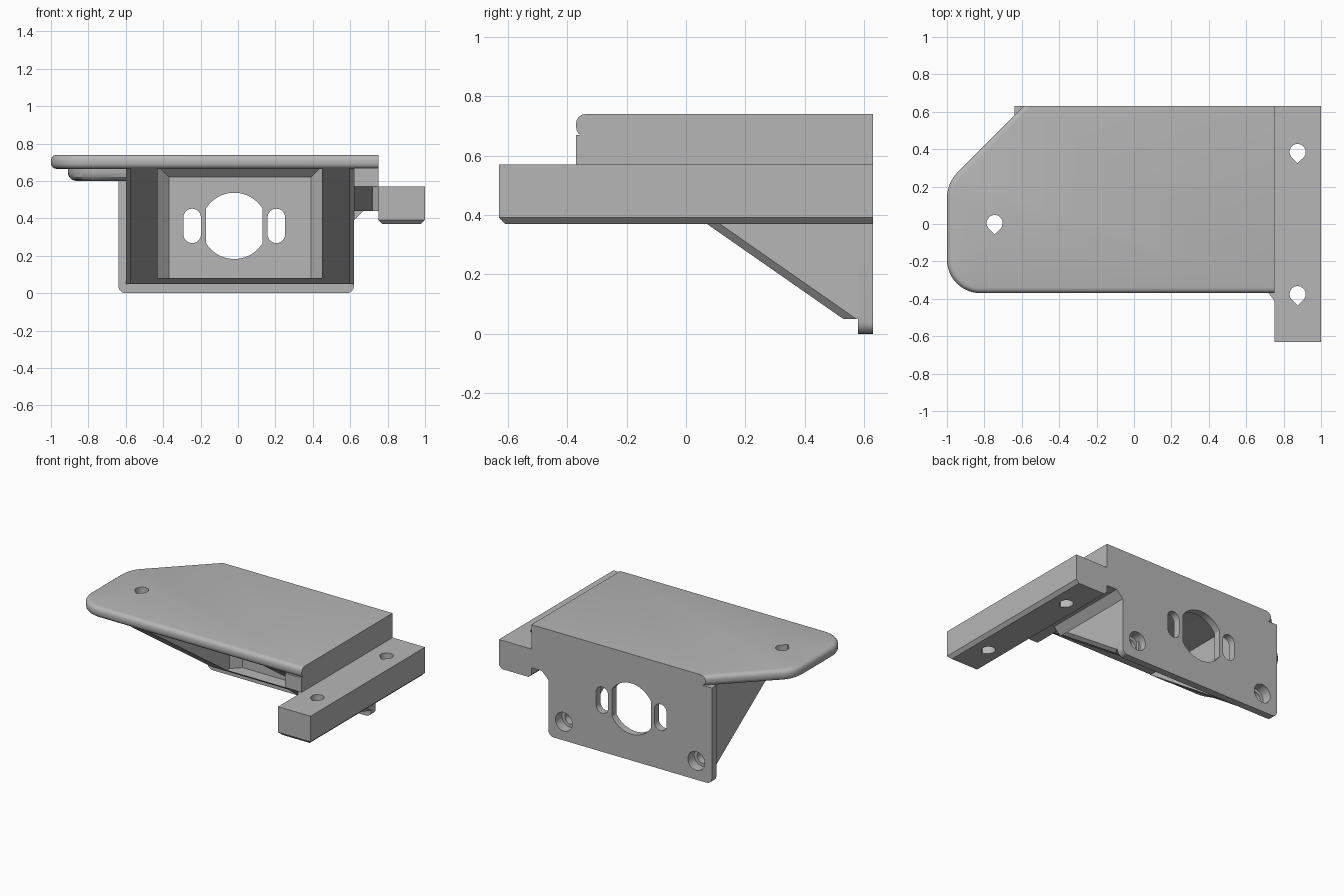
import bpy, bmesh, math
from mathutils import Vector

cube = bpy.data.objects.get("Cube")
if cube:
    bpy.data.objects.remove(cube, do_unlink=True)

GREY = (0.47, 0.47, 0.47, 1.0)
grey = bpy.data.materials.new("plain grey")
grey.use_nodes = True
grey.diffuse_color = GREY
grey.node_tree.nodes["Principled BSDF"].inputs["Base Color"].default_value = GREY


def arc(cx, cy, r, start, end, n=12):
    angles = [math.radians(start + (end - start) * i / n) for i in range(n + 1)]
    return [(cx + r * math.cos(a), cy + r * math.sin(a)) for a in angles]


def prism(name, pts, axis, lo, hi, bevel=0, segments=1, rule=None):
    """Extrude a 2D profile along an axis, bevelling edges chosen by a rule."""
    place = {"x": lambda a, b, t: (t, a, b),
             "y": lambda a, b, t: (a, t, b),
             "z": lambda a, b, t: (a, b, t)}[axis]
    bm = bmesh.new()
    rings = [[bm.verts.new(place(a, b, t)) for a, b in pts] for t in (lo, hi)]
    for ring in rings:
        bm.faces.new(ring)
    n = len(pts)
    for i in range(n):
        j = (i + 1) % n
        bm.faces.new((rings[0][i], rings[0][j], rings[1][j], rings[1][i]))
    bmesh.ops.recalc_face_normals(bm, faces=bm.faces)
    if rule:
        edges = [e for e in bm.edges if rule(e.verts[0].co, e.verts[1].co)]
        bmesh.ops.bevel(bm, geom=edges, offset=bevel, segments=segments,
                        profile=0.5, affect='EDGES')
    mesh = bpy.data.meshes.new(name)
    bm.to_mesh(mesh)
    bm.free()
    mesh.materials.append(grey)
    obj = bpy.data.objects.new(name, mesh)
    bpy.context.scene.collection.objects.link(obj)
    return obj


def rect(a0, a1, b0, b1):
    return [(a0, b0), (a1, b0), (a1, b1), (a0, b1)]


def cut(obj, cutters):
    for c in cutters:
        c.hide_render = True
        mod = obj.modifiers.new("hole", 'BOOLEAN')
        mod.operation = 'DIFFERENCE'
        mod.solver = 'EXACT'
        mod.object = c
    graph = bpy.context.evaluated_depsgraph_get()
    mesh = bpy.data.meshes.new_from_object(obj.evaluated_get(graph))
    obj.modifiers.clear()
    obj.data = mesh


def on_plane(p, q, i, value):
    return abs(p[i] - value) < 1e-4 and abs(q[i] - value) < 1e-4


def teardrop(x, y, r=0.043):
    return arc(x, y, r, -45, 225, 24) + [(x, y - r * 1.4)]


# Top plate with rounded rim on its free edges
outline = ([(0.75, -0.37), (0.75, 0.63), (-0.59, 0.63)]
           + arc(-0.8, 0.137, 0.2, 135, 180, 8)
           + arc(-0.82, -0.19, 0.18, 180, 270, 12))
outline[3:12] = arc(-0.8, 0.137, 0.2, 135, 180, 8)
top_plate = prism("top_plate", outline, "z", 0.665, 0.74, 0.03, 4,
                  lambda p, q: abs(p.z - q.z) < 1e-4
                  and not on_plane(p, q, 0, 0.75) and not on_plane(p, q, 1, 0.63))

# Tapered boss under the plate hole
boss = prism("plate_boss", arc(-0.745, 0, 0.165, 90, 270, 18) + [(-0.58, -0.165), (-0.58, 0.165)],
             "z", 0.6, 0.67, 0.045, 3,
             lambda p, q: on_plane(p, q, 2, 0.6) and not on_plane(p, q, 0, -0.58))

# Back plate, with an ear that reaches the side bar
back_outline = (arc(-0.60, 0.04, 0.04, 180, 270, 6) + arc(0.58, 0.04, 0.04, 270, 360, 6)
                + [(0.62, 0.39), (0.67, 0.44), (0.75, 0.44), (0.75, 0.67), (-0.64, 0.67)])
back_plate = prism("back_plate", back_outline, "y", 0.58, 0.63)

# Side gussets with a sloping underside
slope = [(-0.36, 0.67), (0.53, 0.05), (0.58, 0.05), (0.58, 0.67)]
gussets = []
for name, x0, x1, outer in (("right_gusset", -0.6, -0.43, -0.6),
                            ("left_gusset", 0.45, 0.62, 0.62)):
    gussets.append(prism(name, slope, "x", x0, x1, 0.025, 1,
                         lambda p, q: on_plane(p, q, 0, outer)
                         and abs(p.z - q.z) > 0.5 and abs(p.y - q.y) > 0.5))

# Reinforcing chamfers around the inside of the cavity
prism("cavity_floor", [(0.53, 0.05), (0.585, 0.05), (0.585, 0.08), (0.49, 0.08)], "x", -0.43, 0.45)
prism("cavity_top_chamfer", [(0.53, 0.67), (0.585, 0.67), (0.585, 0.615)], "x", -0.43, 0.45)
prism("right_cavity_chamfer", [(-0.43, 0.52), (-0.37, 0.58), (-0.43, 0.58)], "z", 0.08, 0.67)
prism("left_cavity_chamfer", [(0.45, 0.52), (0.43, 0.54), (0.39, 0.58), (0.45, 0.58)], "z", 0.08, 0.67)

# Rib joining plate, gusset and side bar
prism("side_rib", [(-0.37, 0.67), (-0.37, 0.57), (-0.2, 0.44), (0.58, 0.44), (0.58, 0.67)],
      "x", 0.62, 0.75)
prism("rib_fillet", [(0.62, 0.39), (0.67, 0.44), (0.62, 0.44)], "y", 0.02, 0.58)
prism("bar_fillet", [(0.72, -0.37), (0.75, -0.41), (0.75, -0.25), (0.72, -0.25)], "z", 0.44, 0.57)

# Side bar with chamfered underside
side_bar = prism("side_bar", rect(0.75, 1.0, -0.63, 0.63), "z", 0.37, 0.57, 0.022, 1,
                 lambda p, q: on_plane(p, q, 2, 0.37) and not on_plane(p, q, 1, 0.63))

# Screw holes through the plate and the bar
plate_hole = prism("plate_hole_cutter", teardrop(-0.745, 0.005), "z", 0.5, 0.9)
cut(top_plate, [plate_hole])
cut(boss, [plate_hole])
bar_holes = [prism("bar_hole_cutter", teardrop(0.875, y), "z", 0.3, 0.7) for y in (-0.375, 0.385)]
cut(side_bar, bar_holes)

# Central opening with flattened sides, flanked by two slots
half = math.degrees(math.acos(0.15 / 0.177))
opening = (arc(-0.02, 0.36, 0.177, half, 180 - half, 24)
           + arc(-0.02, 0.36, 0.177, 180 + half, 360 - half, 24))
openings = [prism("opening_cutter", opening, "y", 0.4, 0.8)]
for x in (-0.245, 0.205):
    slot = arc(x, 0.405, 0.047, 0, 180) + arc(x, 0.315, 0.047, 180, 360)
    openings.append(prism("slot_cutter", slot, "y", 0.4, 0.8))

# Blind stepped screw holes in the back
steps = []
for x in (-0.52, 0.5):
    steps.append(prism("counterbore_cutter", arc(x, 0.13, 0.065, 0, 345, 23), "y", 0.56, 0.7))
    steps.append(prism("screw_cutter", arc(x, 0.13, 0.042, 0, 345, 23), "y", 0.49, 0.7))
cut(back_plate, openings + steps)
for gusset, pair in zip(gussets, (steps[:2], steps[2:])):
    cut(gusset, pair)

for c in [plate_hole] + bar_holes + openings + steps:
    bpy.data.objects.remove(c, do_unlink=True)

# Smooth the rounded rims and holes, keep other edges sharp
bpy.ops.object.select_all(action='DESELECT')
for obj in bpy.context.scene.objects:
    if obj.type == 'MESH':
        obj.select_set(True)
        bpy.context.view_layer.objects.active = obj
bpy.ops.object.shade_smooth_by_angle(angle=math.radians(30))
